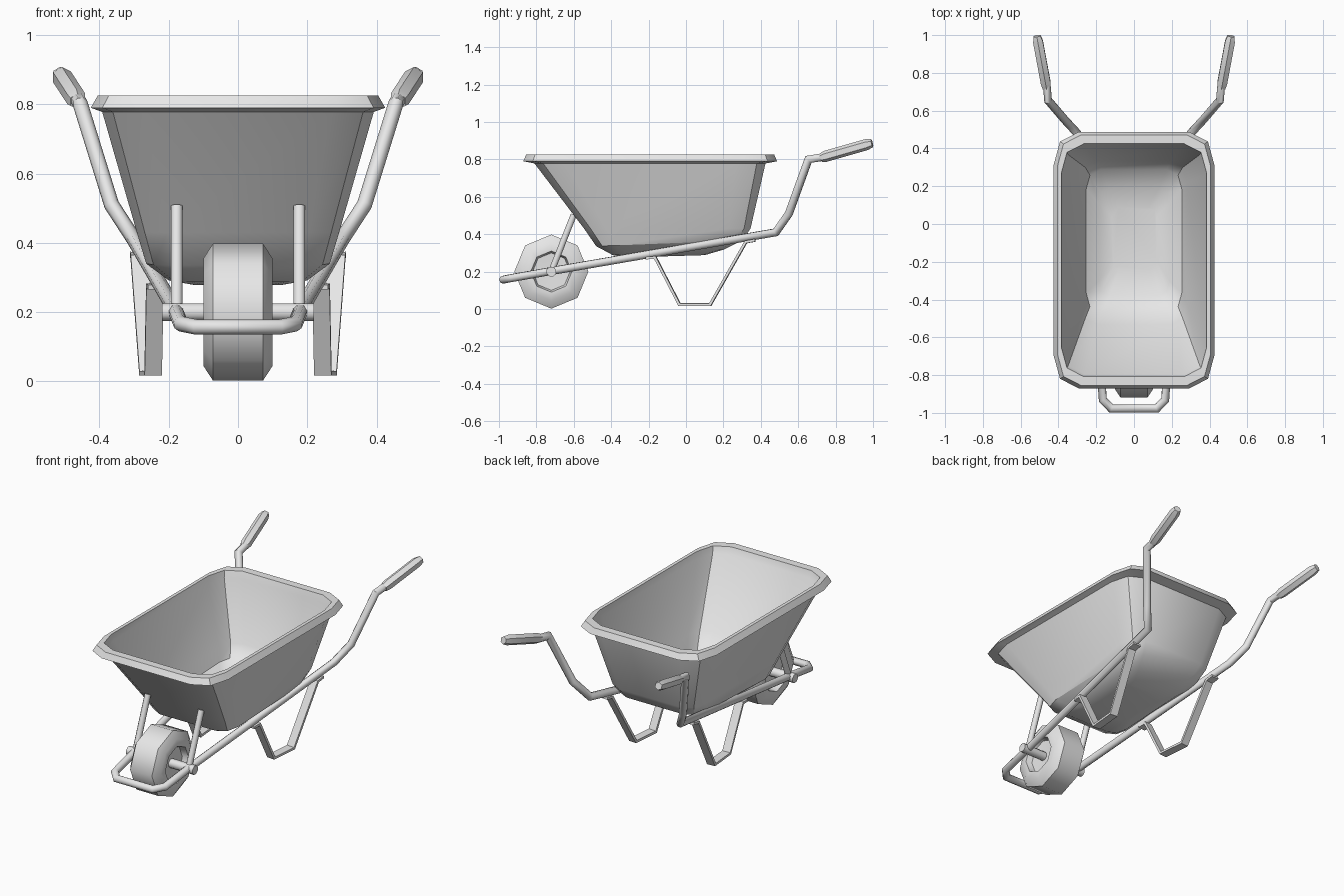
import bpy, bmesh, math
from mathutils import Vector

cube = bpy.data.objects.get("Cube")
if cube:
    bpy.data.objects.remove(cube, do_unlink=True)

grey = bpy.data.materials.new("plain_grey")
grey.use_nodes = True
grey.diffuse_color = (0.8, 0.8, 0.8, 1)
grey.node_tree.nodes["Principled BSDF"].inputs["Base Color"].default_value = (0.8, 0.8, 0.8, 1)


def skin(name, rings, angle=40, wrap=False):
    """Join equal rings of points into a closed, smooth shaded object."""
    bm = bmesh.new()
    loops = [[bm.verts.new(p) for p in ring] for ring in rings]
    pairs = list(zip(loops, loops[1:]))
    if wrap:
        pairs.append((loops[-1], loops[0]))
    else:
        bm.faces.new(loops[0])
        bm.faces.new(loops[-1])
    n = len(loops[0])
    for a, b in pairs:
        for i in range(n):
            j = (i + 1) % n
            bm.faces.new((a[i], a[j], b[j], b[i]))
    bmesh.ops.recalc_face_normals(bm, faces=bm.faces)
    mesh = bpy.data.meshes.new(name)
    bm.to_mesh(mesh)
    bm.free()
    mesh.materials.append(grey)
    obj = bpy.data.objects.new(name, mesh)
    bpy.context.collection.objects.link(obj)
    bpy.ops.object.select_all(action="DESELECT")
    obj.select_set(True)
    bpy.context.view_layer.objects.active = obj
    bpy.ops.object.shade_smooth_by_angle(angle=math.radians(angle))
    return obj


def circle(r, sides=8):
    turn = 2 * math.pi / sides
    return [(r * math.cos((i + .5) * turn), r * math.sin((i + .5) * turn)) for i in range(sides)]


def sweep(name, path, profiles, angle=50):
    """Sweep a profile along a path with mitred corners; one profile or one per point."""
    path = [Vector(p) for p in path]
    if not isinstance(profiles[0], list):
        profiles = [profiles] * len(path)
    dirs = [(b - a).normalized() for a, b in zip(path, path[1:])]
    side = Vector((1, 0, 0)) if abs(dirs[0].x) < .9 else Vector((0, 1, 0))
    rings = []
    for i, p in enumerate(path):
        d = dirs[max(i - 1, 0)]
        plane = (d + dirs[min(i, len(dirs) - 1)]).normalized()
        u = (side - d * side.dot(d)).normalized()
        v = d.cross(u)
        ring = []
        for a, b in profiles[i]:
            q = u * a + v * b
            ring.append(p + q - d * (q.dot(plane) / d.dot(plane)))
        rings.append(ring)
        # carry the profile direction around the bend
        if 0 < i < len(dirs):
            side = dirs[i - 1].rotation_difference(dirs[i]) @ u
        else:
            side = u
    return skin(name, rings, angle)


def mirror_x(path):
    return [(-x, y, z) for x, y, z in path]


# Tray: rounded rectangles from the underside up, over the rim and down inside
def tray_ring(w, front, back, z, slope=0.0):
    k = w / .42
    cx, cy, mx, my = .13 * k, .17 * k, .033 * k, .05 * k
    corner = [(w, cy), (w - mx, my), (w - cx, 0)]
    pts = [(x, back - y) for x, y in corner]
    pts += [(-x, back - y) for x, y in reversed(corner)]
    pts += [(-x, front + y) for x, y in corner]
    pts += [(x, front + y) for x, y in reversed(corner)]
    return [(x, y, z + slope * y) for x, y in pts]


body = [(.13, -.25, .10, .285, .03), (.20, -.39, .20, .307, .05),
        (.265, -.48, .30, .355, .04), (.292, -.545, .345, .43, 0), (.392, -.81, .425, .778, 0)]
t = .012
outside = [tray_ring(*b) for b in body]
inside = [tray_ring(w - t, f + t, b - t, z + t, s) for w, f, b, z, s in reversed(body[:-1])]
rim = [tray_ring(.425, -.87, .487, .79), tray_ring(.405, -.855, .472, .825),
       tray_ring(.385, -.808, .425, .825), tray_ring(.378, -.795, .412, .785)]
skin("tray", outside + rim + inside, 32)

# Frame: one bent tube running from handle to handle around the wheel
half = [(.463, .75, .815), (.455, .655, .80), (.365, .55, .51), (.30, .48, .41),
        (.18, -.72, .203), (.165, -.93, .166), (.12, -.977, .157)]
sweep("frame_tube", half + mirror_x(reversed(half)), circle(.022))

# Grips with tapered ends
grip = [(.463, .72, .808), (.467, .745, .816), (.508, .965, .879), (.514, .995, .887)]
grip_sizes = [circle(r, 6) for r in (.024, .03, .03, .022)]

# Legs: flat bent straps
strap = [(-.025, -.007), (.025, -.007), (.025, .007), (-.025, .007)]
leg = [(.235, -.215, .272), (.24, -.165, .276), (.245, -.035, .024),
       (.26, .13, .024), (.285, .32, .358), (.287, .37, .367)]

# Braces from the axle up to the tray
brace = [(.177, -.72, .2), (.177, -.60, .505)]

for label, flip in (("left", list), ("right", mirror_x)):
    sweep(label + "_grip", flip(grip), grip_sizes, 35)
    sweep(label + "_leg", flip(leg), strap, 20)
    sweep(label + "_brace", flip(brace), circle(.018))

# Axle
sweep("axle", [(-.22, -.72, .2), (.22, -.72, .2)], circle(.027))

# Wheel: eight sided tyre with recessed hub faces
outline = [(.06, .01), (.065, .10), (.10, .11), (.10, .155), (.072, .198)]
outline += [(-x, r) for x, r in reversed(outline)]
wheel = []
for x, r in outline:
    wheel.append([(x, -.72 + r * math.sin(i * math.pi / 4), .2 + r * math.cos(i * math.pi / 4))
                  for i in range(8)])
skin("wheel", wheel, 46)
